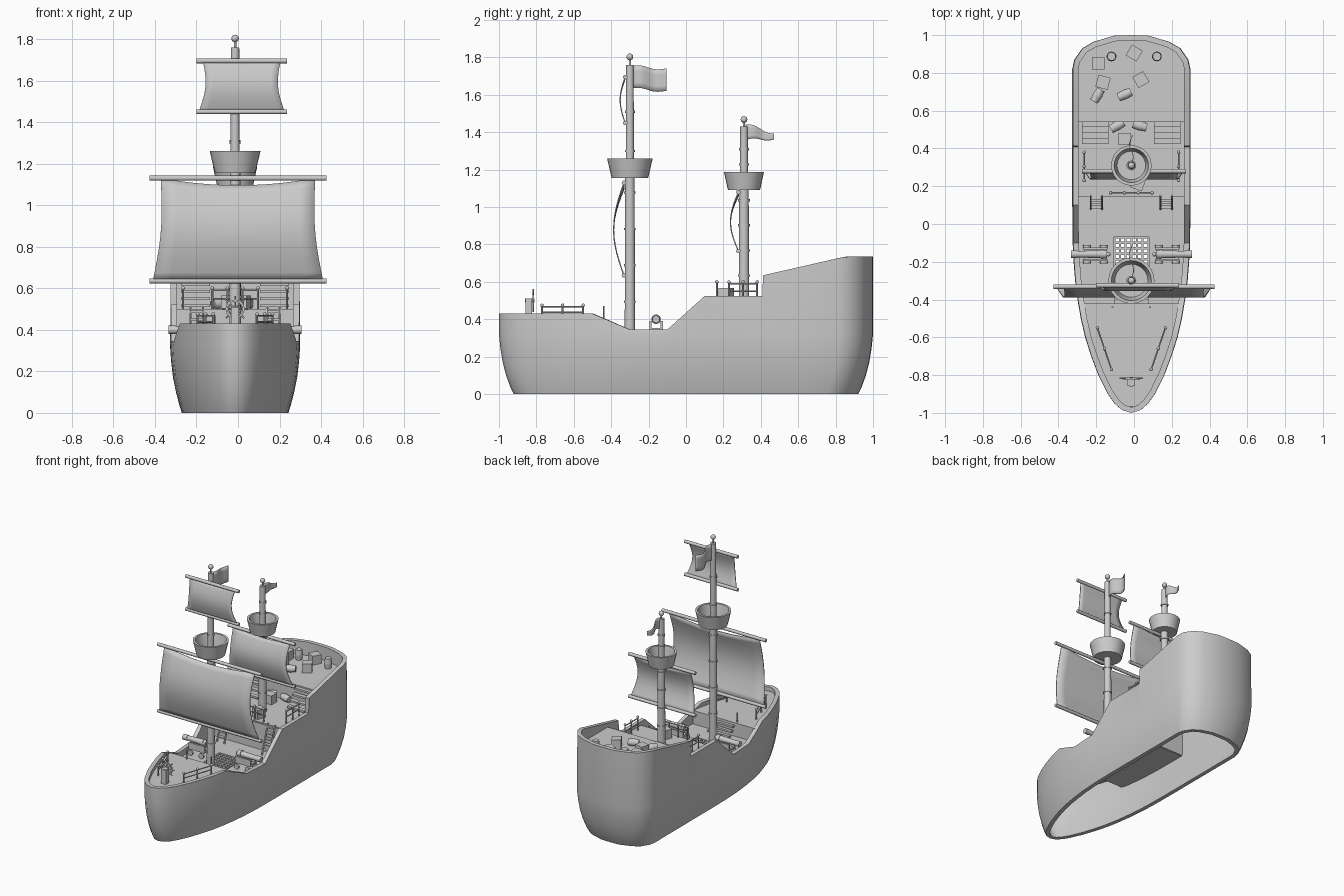
import bpy, bmesh, math
from mathutils import Vector, Matrix

if "Cube" in bpy.data.objects:
    bpy.data.objects.remove(bpy.data.objects["Cube"])

# ---------- helpers ----------
def finish(bm, name, angle=35):
    bmesh.ops.recalc_face_normals(bm, faces=bm.faces)
    me = bpy.data.meshes.new(name)
    bm.to_mesh(me); bm.free()
    ob = bpy.data.objects.new(name, me)
    bpy.context.collection.objects.link(ob)
    bpy.ops.object.select_all(action='DESELECT')
    ob.select_set(True)
    bpy.context.view_layer.objects.active = ob
    bpy.ops.object.shade_smooth_by_angle(angle=math.radians(angle))
    return ob

def box(bm, loc, size, rot=0):
    m = Matrix.Translation(loc) @ Matrix.Rotation(math.radians(rot), 4, 'Z') @ Matrix.Diagonal((*size, 1))
    bmesh.ops.create_cube(bm, size=1, matrix=m)

def rod(bm, a, b, r, r2=None, seg=12):
    a, b = Vector(a), Vector(b)
    d = b - a
    m = Matrix.Translation((a + b) / 2) @ d.to_track_quat('Z', 'Y').to_matrix().to_4x4()
    bmesh.ops.create_cone(bm, cap_ends=True, segments=seg, radius1=r, radius2=r if r2 is None else r2, depth=d.length, matrix=m)

def ball(bm, loc, r):
    bmesh.ops.create_uvsphere(bm, u_segments=12, v_segments=8, radius=r, matrix=Matrix.Translation(loc))

def skin(bm, rings, close=False):
    """Quads between rings of equal length; close=True joins last ring to first."""
    vs = [[bm.verts.new(p) for p in r] for r in rings]
    n = len(vs[0])
    for k in range(len(vs) if close else len(vs) - 1):
        a, b = vs[k], vs[(k + 1) % len(vs)]
        for i in range(n):
            j = (i + 1) % n
            bm.faces.new((a[i], a[j], b[j], b[i]))
    return vs

def sheet(name, fn, nu, nv, thick):
    bm = bmesh.new()
    g = [[bm.verts.new(fn(i / nu, j / nv)) for i in range(nu + 1)] for j in range(nv + 1)]
    for j in range(nv):
        for i in range(nu):
            bm.faces.new((g[j][i], g[j][i+1], g[j+1][i+1], g[j+1][i]))
    ob = finish(bm, name)
    s = ob.modifiers.new("thickness", 'SOLIDIFY')
    s.thickness, s.offset = thick, 0

def interp(pts, y):
    for (y0, v0), (y1, v1) in zip(pts, pts[1:]):
        if y <= y1:
            return v0 + (v1 - v0) * max(0, (y - y0) / (y1 - y0))
    return pts[-1][1]

# ---------- hull: half outline (y, half width), rim height and flare per level ----------
HALF = [(-1, 0), (-.985, .05), (-.95, .09), (-.9, .125), (-.8, .175), (-.7, .213), (-.6, .245), (-.5, .268),
        (-.4, .285), (-.3, .298), (-.2, .306), (-.1, .311), (.1, .313), (.408, .313), (.412, .313),
        (.65, .313), (.82, .313), (.87, .302), (.93, .26), (.965, .2), (.997, .09), (1, 0)]
RIM = [(-1, .43), (-.5, .43), (-.3, .345), (-.1, .345), (.1, .525), (.409, .525), (.411, .635), (.85, .735), (1, .735)]
LEVELS = [(0, .82, .92), (.04, .86, .94), (.1, .91, .962), (.17, .955, .98), (.25, .985, .993), (.32, 1, 1), (None, .99, 1)]
WALL = .03
outline = [(x, y) for y, x in HALF] + [(-x, y) for y, x in HALF[-2:0:-1]]

def ring(level, inset):
    z, sx, sy = level
    P = [Vector((x * sx, y * sy)) for x, y in outline]
    out = []
    for i, p in enumerate(P):
        t = (P[(i + 1) % len(P)] - P[i - 1]).normalized()
        q = p + Vector((-t.y, t.x)) * inset
        out.append((q.x, q.y, interp(RIM, outline[i][1]) if z is None else z))
    return out

bm = bmesh.new()
skin(bm, [ring(l, 0) for l in LEVELS] + [ring(l, WALL) for l in reversed(LEVELS)], close=True)
finish(bm, "hull", 40)

# ---------- decks ----------
def deck(bm, y0, y1, z, gap=0):
    ys = sorted({y0, y1} | {y for y, _ in HALF if y0 < y < y1})
    w = [(y, interp(HALF, y) - .02) for y in ys]
    for s in ((1, -1) if gap else (0,)):
        if s:
            loop = [(s * x, y) for y, x in w] + [(s * gap, y) for y, x in reversed(w)]
        else:
            loop = [(x, y) for y, x in w] + [(-x, y) for y, x in reversed(w)]
        top, bot = skin(bm, [[(x, y, z) for x, y in loop], [(x, y, z - .02) for x, y in loop]])
        bm.faces.new(top); bm.faces.new(bot)

MAIN, FORE, QUARTER, STERN = .30, .40, .50, .635
GX, GY0, GY1 = .09, -.245, -.07
bm = bmesh.new()
deck(bm, -.965, -.42, FORE)
deck(bm, -.42, GY0, MAIN)
deck(bm, GY0, GY1, MAIN, GX)
deck(bm, GY1, .16, MAIN)
deck(bm, .15, .56, QUARTER)
deck(bm, .54, .975, STERN)
for y, z0, z1 in ((-.43, MAIN, FORE), (.155, MAIN, QUARTER), (.55, QUARTER, STERN)):
    box(bm, (0, y, (z0 + z1) / 2 - .012), (2 * interp(HALF, y) - .05, .02, z1 - z0 + .01))
finish(bm, "decks_and_bulkheads")

# hatch grating
bm = bmesh.new()
for i in range(7):
    x, y = -GX + i * 2 * GX / 6, GY0 + i * (GY1 - GY0) / 6
    box(bm, (x, (GY0 + GY1) / 2, MAIN), (.011, GY1 - GY0, .016))
    box(bm, (0, y, MAIN), (2 * GX, .011, .016))
finish(bm, "hatch_grating")

# ---------- stairs ----------
bm = bmesh.new()
for s in (1, -1):
    for i in range(4):      # up to the stern deck
        box(bm, (s * .19, .44 + i * .03, QUARTER + .016 + i * .034), (.14, .034, .014))
    for i in range(5):      # up to the quarter deck
        box(bm, (s * .185, .095 + i * .012, MAIN + .035 + i * .038), (.055, .024, .01))
    for e in (-.03, .03):
        rod(bm, (s * .185 + e, .08, MAIN), (s * .185 + e, .15, QUARTER + .01), .006, seg=6)
for i in range(3):          # up to the fore deck
    box(bm, (0, -.41 + i * .02, FORE - .025 - i * .03), (.18, .024, .014))
finish(bm, "stairs")

# ---------- railings ----------
def rail(bm, a, b, z, h, n):
    a, b = Vector((*a, z)), Vector((*b, z))
    up = Vector((0, 0, h))
    for i in range(n):
        p = a.lerp(b, i / (n - 1))
        rod(bm, p, p + up, .005, seg=8)
        ball(bm, p + up, .009)
    for f in (.5, .9):
        rod(bm, a + up * f, b + up * f, .004, seg=8)

bm = bmesh.new()
for s in (1, -1):
    rail(bm, (s * .18, -.55), (s * .105, -.77), FORE, .075, 3)
    rail(bm, (s * .25, .23), (s * .25, .38), QUARTER, .1, 3)
    rod(bm, (s * .1, -.44, FORE), (s * .1, -.44, .47), .005, seg=8)
rail(bm, (-.11, .165), (.11, .165), QUARTER, .1, 4)
finish(bm, "railings")

# ---------- steering wheel on the fore deck ----------
bm = bmesh.new()
box(bm, (0, -.84, .455), (.04, .035, .11))
rod(bm, (0, -.86, .5), (0, -.81, .5), .01)
N = 16
skin(bm, [[(r * math.cos(2 * math.pi * k / N), y, .5 + r * math.sin(2 * math.pi * k / N)) for k in range(N)]
          for r, y in ((.036, -.822), (.046, -.822), (.046, -.812), (.036, -.812))], close=True)
for k in range(4):
    d = Vector((math.cos(k * math.pi / 4), 0, math.sin(k * math.pi / 4))) * .062
    c = Vector((0, -.817, .5))
    rod(bm, c - d, c + d, .004, seg=6)
finish(bm, "steering_wheel")

# ---------- masts with crow's nests ----------
def mast(name, y, base, nest, nest_h, nest_r, top, tip):
    bm = bmesh.new()
    rod(bm, (0, y, base), (0, y, nest + .02), .028, .025, 16)
    rod(bm, (0, y, nest), (0, y, top), .022, .02, 16)
    rod(bm, (0, y, top), (0, y, tip), .006)
    ball(bm, (0, y, tip), .018)
    for i in range(1, 5):
        z = base + (nest - base) * i / 4.4
        rod(bm, (0, y, z - .006), (0, y, z + .006), .031, seg=16)
    for z in (nest + nest_h + .04, (nest + nest_h + top) / 2):
        rod(bm, (0, y, z - .006), (0, y, z + .006), .026, seg=16)
    finish(bm, name + "_mast")
    bm = bmesh.new()
    prof = [(.015, nest), (nest_r * .8, nest), (nest_r, nest + nest_h), (nest_r - .016, nest + nest_h),
            (nest_r * .8 - .01, nest + .02), (.015, nest + .02)]
    skin(bm, [[(r * math.cos(2 * math.pi * k / 24), y + r * math.sin(2 * math.pi * k / 24), z)
               for k in range(24)] for r, z in prof], close=True)
    finish(bm, name + "_crows_nest")

mast("main", -.3, MAIN, 1.155, .105, .122, 1.76, 1.803)
mast("rear", .31, QUARTER, 1.09, .097, .107, 1.43, 1.468)

# ---------- sails and yards ----------
def sail(name, cx, y, z0, z1, top, bot, yard, bulge, pinch, dip):
    def fn(u, v):
        k = math.sin(math.pi * v)
        s = 2 * u - 1
        half = bot + (top - bot) * v - pinch * k
        return (cx + s * half, y - bulge * k, z0 + (z1 - z0) * v - dip * (1 - s ** 2) * v ** 2)
    sheet(name + "_sail", fn, 10, 12, .006)
    bm = bmesh.new()
    for z in (z0, z1):
        rod(bm, (cx - yard, y, z), (cx + yard, y, z), .012)
        rod(bm, (0, y, z), (0, y + .03, z), .01)
    finish(bm, name + "_yards")

sail("main_lower", .014, -.332, .635, 1.13, .372, .41, .427, .055, .02, .035)
sail("main_upper", .032, -.325, 1.45, 1.695, .187, .207, .219, .027, .022, .008)
sail("rear", .014, .28, .765, 1.08, .235, .262, .275, .042, .018, .02)

# ---------- flags ----------
sheet("main_flag", lambda u, v: (.012 * math.sin(u * 7), -.285 + .18 * u,
      1.635 + .12 * v - .018 * u + .006 * math.sin(u * 7)), 12, 4, .004)
sheet("rear_pennant", lambda u, v: (.01 * math.sin(u * 7), .32 + .15 * u,
      1.40 - .02 * u + (v - .5) * (.085 - .055 * u) + .008 * math.sin(u * 6)), 12, 4, .004)

# ---------- cannons ----------
bm = bmesh.new()
for s in (1, -1):
    y, z = -.16, .40
    rod(bm, (s * .13, y, z), (s * .29, y, z), .023, .017, 14)
    rod(bm, (s * .285, y, z), (s * .32, y, z), .02, seg=14)
    rod(bm, (s * .15, y, z), (s * .16, y, z), .026, seg=14)
    ball(bm, (s * .122, y, z), .012)
    for e in (-1, 1):
        box(bm, (s * .19, y + e * .03, .365), (.13, .012, .05))
        for x in (.145, .235):
            rod(bm, (s * x, y + e * .036, .32), (s * x, y + e * .048, .32), .02)
    box(bm, (s * .19, y, .345), (.12, .06, .015))
finish(bm, "cannons")

# ---------- cargo ----------
bm = bmesh.new()
for x, y, z, r in ((-.175, .85, STERN, 0), (.015, .905, STERN, -30), (.05, .765, STERN, 30), (-.15, .75, STERN, -15),
                   (-.035, .45, QUARTER, 0), (.035, .215, QUARTER, -20)):
    box(bm, (x, y, z + .033), (.066, .066, .066), r)
finish(bm, "crates")

def barrel(bm, c, axis, r=.026, h=.075):
    c, d = Vector(c), Vector(axis).normalized() * h / 2
    rod(bm, c - d, c, r * .85, r, 14)
    rod(bm, c, c + d, r, r * .85, 14)

bm = bmesh.new()
for x in (-.105, .135):
    barrel(bm, (x, .887, STERN + .037), (0, 0, 1))
for x, y, z, a in ((-.18, .68, STERN, 60), (-.035, .685, STERN, 25), (-.075, .52, QUARTER, 30), (.045, .52, QUARTER, -15)):
    barrel(bm, (x, y, z + .026), (math.cos(math.radians(a)), math.sin(math.radians(a)), 0))
finish(bm, "barrels")

# the ship's centre line sits slightly left of x = 0
for ob in bpy.context.scene.objects:
    ob.location.x -= .014
